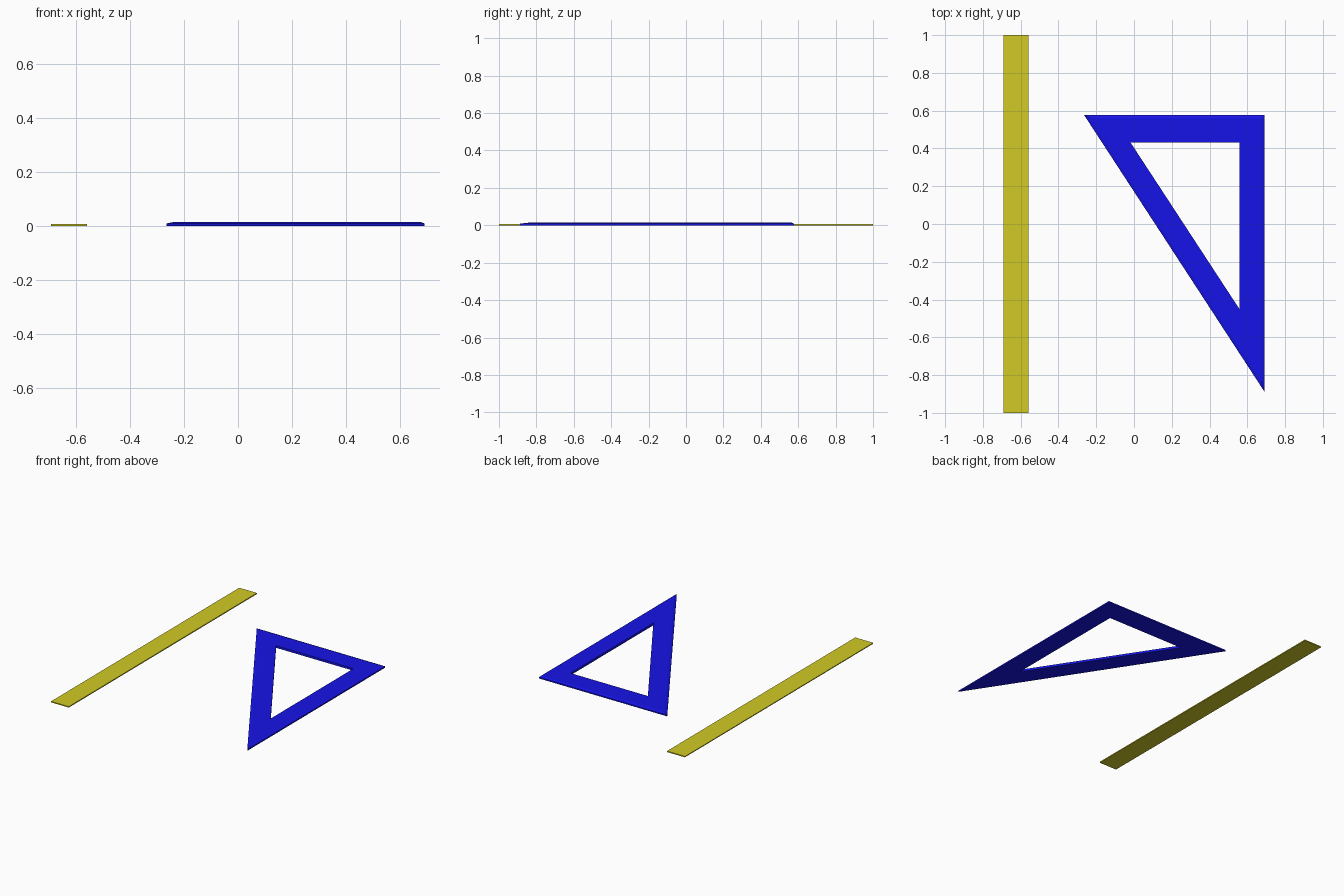
import bpy, bmesh
from mathutils import Vector

if "Cube" in bpy.data.objects:
    bpy.data.objects.remove(bpy.data.objects["Cube"])


def material(name, color):
    m = bpy.data.materials.new(name)
    m.diffuse_color = (*color, 1)
    m.use_nodes = True
    m.node_tree.nodes["Principled BSDF"].inputs["Base Color"].default_value = m.diffuse_color
    return m


def bridged_loops(name, loops, mat, capped):
    """Bridge successive vertex rings; cap the ends or close them into a ring."""
    bm = bmesh.new()
    rings = [[bm.verts.new(p) for p in loop] for loop in loops]
    n = len(rings[0])
    pairs = list(zip(rings, rings[1:]))
    if not capped:
        pairs.append((rings[-1], rings[0]))
    for a, b in pairs:
        for i in range(n):
            j = (i + 1) % n
            bm.faces.new((a[i], a[j], b[j], b[i]))
    if capped:
        bm.faces.new(rings[0])
        bm.faces.new(rings[-1])
    bmesh.ops.recalc_face_normals(bm, faces=bm.faces)
    mesh = bpy.data.meshes.new(name)
    bm.to_mesh(mesh)
    bm.free()
    mesh.materials.append(mat)
    ob = bpy.data.objects.new(name, mesh)
    bpy.context.collection.objects.link(ob)
    return ob


def inset(tri, d):
    """Move every side of a triangle inwards by d."""
    p = [Vector(v) for v in tri]
    sides = [(p[(i + 2) % 3] - p[(i + 1) % 3]).length for i in range(3)]
    perimeter = sum(sides)
    center = sum((p[i] * sides[i] for i in range(3)), Vector((0, 0))) / perimeter
    a, b = p[1] - p[0], p[2] - p[0]
    radius = abs(a.x * b.y - a.y * b.x) / perimeter
    return [center + (v - center) * (1 - d / radius) for v in p]


def at_height(points, z):
    return [(p[0], p[1], z) for p in points]


blue = material("blue plastic", (0.008, 0.007, 0.80))
yellow = material("yellow plastic", (0.64, 0.59, 0.018))

# set square: open triangular frame with a bevelled outer rim
outer = [(-0.265, 0.578), (0.69, 0.578), (0.69, -0.887)]
inner = [(-0.018, 0.431), (0.558, 0.431), (0.558, -0.45)]
bridged_loops("set_square", [
    at_height(inner, 0), at_height(outer, 0), at_height(outer, 0.009),
    at_height(inset(outer, 0.016), 0.015), at_height(inner, 0.015)], blue, False)

# ruler: flat strip with a thin measuring edge
profile = [(-0.692, 0), (-0.559, 0), (-0.559, 0.007), (-0.682, 0.007), (-0.692, 0.006)]
bridged_loops("ruler", [[(x, y, z) for x, z in profile] for y in (-1, 1)], yellow, True)
